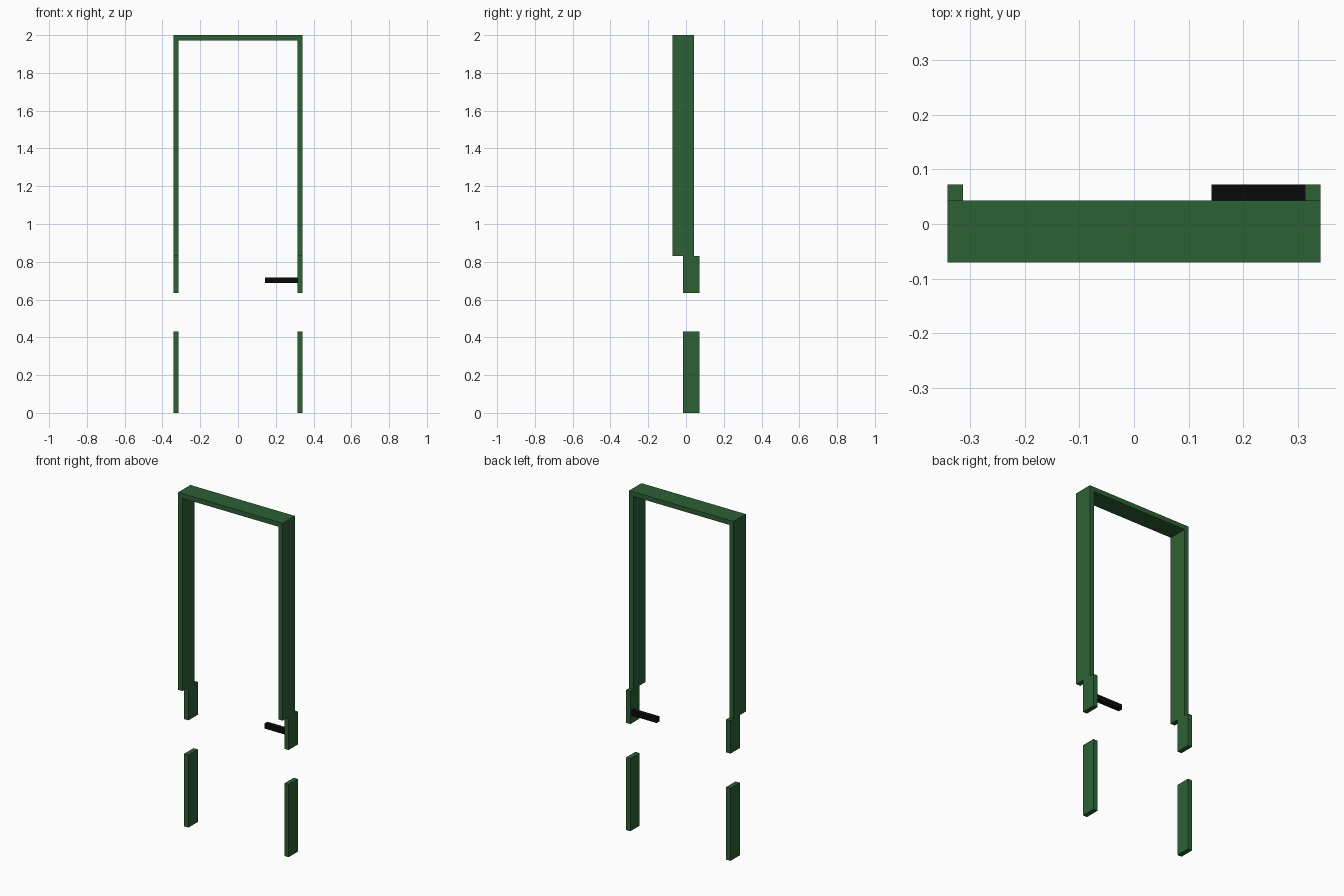
import bpy

if "Cube" in bpy.data.objects:
    bpy.data.objects.remove(bpy.data.objects["Cube"])


def material(name, color):
    m = bpy.data.materials.new(name)
    m.diffuse_color = (*color, 1)
    m.use_nodes = True
    m.node_tree.nodes["Principled BSDF"].inputs["Base Color"].default_value = m.diffuse_color
    return m


GREEN = material("dark green", (0.027, 0.118, 0.035))
BLACK = material("black", (0.003, 0.003, 0.003))


def box(name, x, y, z, mat):
    """Box from (min, max) ranges on each axis."""
    bpy.ops.mesh.primitive_cube_add(
        size=1, location=[(a + b) / 2 for a, b in (x, y, z)])
    ob = bpy.context.object
    ob.name = name
    ob.scale = [b - a for a, b in (x, y, z)]
    bpy.ops.object.transform_apply(location=False, rotation=False, scale=True)
    ob.data.materials.append(mat)
    return ob


OUT, IN = 0.342, 0.314          # outer and inner faces of the posts
UPPER_Y = (-0.071, 0.043)       # depth of the upper frame
LOWER_Y = (-0.015, 0.072)       # depth of the lower post pieces

# Mirrored posts: tall upper post, short middle piece, bottom piece
for side, x in (("left", (-OUT, -IN)), ("right", (IN, OUT))):
    box(side + "_upper_post", x, UPPER_Y, (0.83, 1.972), GREEN)
    box(side + "_middle_post", x, LOWER_Y, (0.635, 0.83), GREEN)
    box(side + "_bottom_post", x, LOWER_Y, (0, 0.43), GREEN)

# Beam across the top
box("top_beam", (-OUT, OUT), UPPER_Y, (1.972, 2.0), GREEN)

# Short bar reaching inward from the right post
box("latch_bar", (0.142, IN), (0.043, 0.072), (0.687, 0.716), BLACK)
